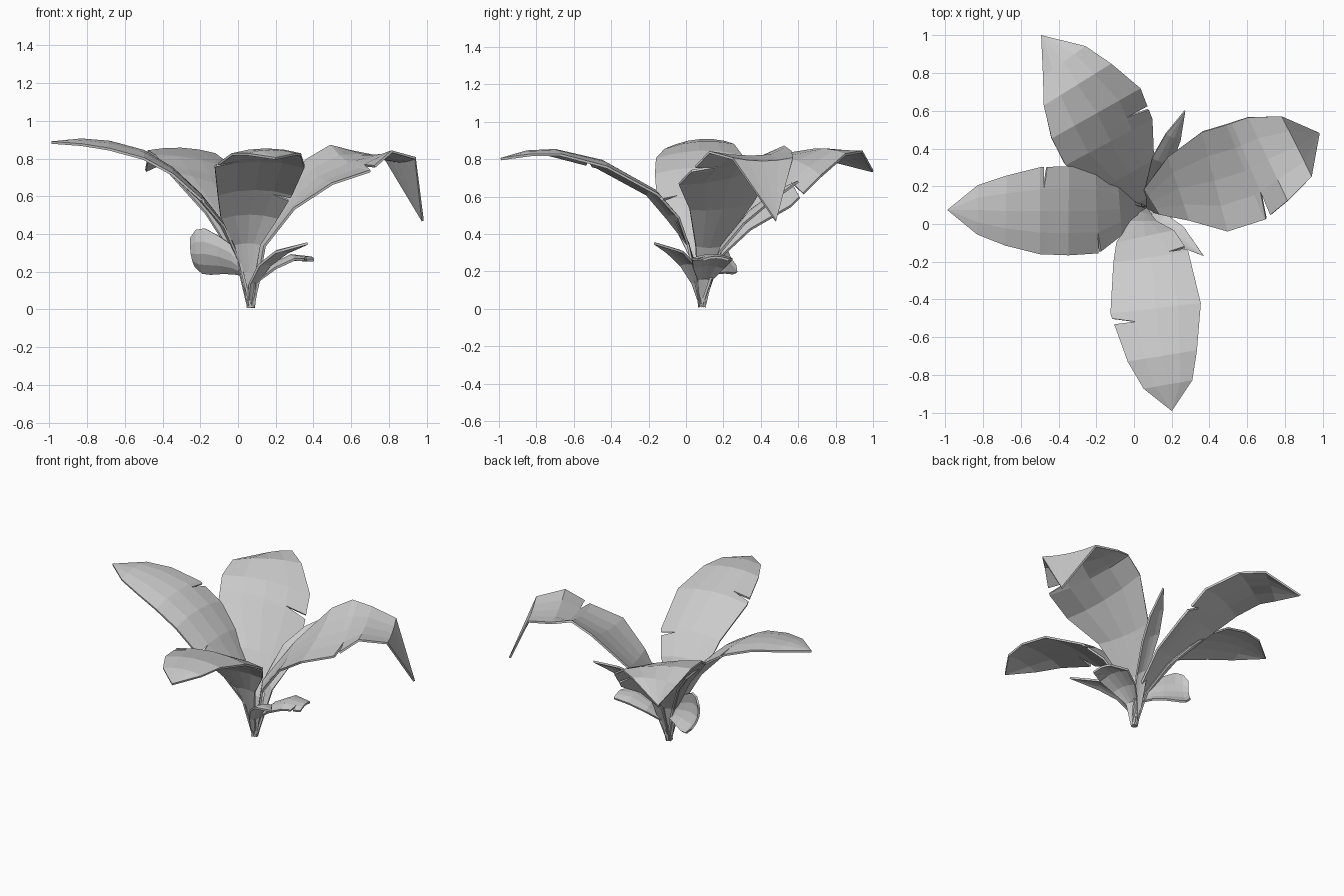
import bpy
import bmesh
from math import sin, cos, radians
from mathutils import Vector

default_cube = bpy.data.objects.get("Cube")
if default_cube:
    bpy.data.objects.remove(default_cube, do_unlink=True)

# Single leaf colour
leaf_grey = bpy.data.materials.new("leaf_grey")
leaf_grey.use_nodes = True
GREY = (0.6, 0.6, 0.6, 1)
leaf_grey.diffuse_color = GREY
leaf_grey.node_tree.nodes["Principled BSDF"].inputs["Base Color"].default_value = GREY

COLUMNS = (-1, -0.5, 0, 0.5, 1)
ROOT = (0.068, 0.085, 0.012, 0.02, 0)


def cross_section(stations, i, droop):
    """Points across the leaf at one station, edges bending away from the midrib."""
    x, y, z, width, roll = stations[i]
    before = Vector(stations[max(i - 1, 0)][:2])
    after = Vector(stations[min(i + 1, len(stations) - 1)][:2])
    heading = (after - before).normalized().to_3d()
    angle = radians(roll)
    across = Vector((heading.y * cos(angle), -heading.x * cos(angle), sin(angle)))
    drop = across.cross(heading) * droop * width
    centre = Vector((x, y, z))
    return [centre + across * width * t - drop * (t * t - 0.3) for t in COLUMNS]


def make_leaf(name, stations, tears=(), droop=0.2, gap=0.12):
    """Loft a leaf along (x, y, z, half width, roll) stations.
    Each tear is (position along the leaf, side)."""
    stations = [ROOT] + stations
    sections = [cross_section(stations, i, droop) for i in range(len(stations))]
    last = len(sections) - 1
    params = set(float(i) for i in range(last + 1))
    for position, side in tears:
        params |= {position, position + gap}
    params = sorted(params)

    bm = bmesh.new()
    rows = []
    for p in params:
        i = min(int(p), last - 1)
        rows.append([bm.verts.new(a.lerp(b, p - i))
                     for a, b in zip(sections[i], sections[i + 1])])

    torn = {(position, 3 if side > 0 else 0) for position, side in tears}
    for r in range(len(rows) - 1):
        for c in range(len(COLUMNS) - 1):
            low, high = rows[r], rows[r + 1]
            corners = [low[c], low[c + 1], high[c + 1], high[c]]
            if (params[r], c) in torn:
                # Wedge-shaped tear: drop the outer far corner
                corners.remove(high[c + 1] if c else high[c])
            bm.faces.new(corners)

    bmesh.ops.remove_doubles(bm, verts=bm.verts, dist=0.0005)
    bmesh.ops.recalc_face_normals(bm, faces=bm.faces)
    mesh = bpy.data.meshes.new(name)
    bm.to_mesh(mesh)
    bm.free()
    mesh.materials.append(leaf_grey)
    leaf = bpy.data.objects.new(name, mesh)
    bpy.context.collection.objects.link(leaf)
    thickness = leaf.modifiers.new("thickness", 'SOLIDIFY')
    thickness.thickness = 0.013
    thickness.offset = 0


# Four large arching leaves
make_leaf("front_leaf", [
    (0.06, 0.05, 0.2, 0.035, 0),
    (0.05, 0.01, 0.35, 0.07, 0),
    (0.06, -0.07, 0.5, 0.155, 0),
    (0.09, -0.18, 0.63, 0.2, 0),
    (0.115, -0.45, 0.78, 0.24, 0),
    (0.15, -0.7, 0.84, 0.185, 0),
    (0.18, -0.85, 0.835, 0.13, 0),
    (0.2, -0.99, 0.8, 0, 0),
], tears=[(3.75, -1), (5.1, 1)], droop=0.14)

make_leaf("right_leaf", [
    (0.01, 0.085, 0.25, 0.05, 0),
    (-0.08, 0.08, 0.45, 0.14, 0),
    (-0.2, 0.07, 0.6, 0.225, 0),
    (-0.35, 0.07, 0.74, 0.235, 0),
    (-0.5, 0.07, 0.83, 0.23, 2),
    (-0.68, 0.07, 0.88, 0.185, 4),
    (-0.83, 0.075, 0.895, 0.13, 4),
    (-0.99, 0.075, 0.885, 0, 0),
], tears=[(2.9, -1), (4.75, 1)], droop=0.14)

make_leaf("back_leaf", [
    (0.04, 0.13, 0.25, 0.05, 0),
    (-0.03, 0.27, 0.475, 0.16, -15),
    (-0.13, 0.44, 0.655, 0.275, -19),
    (-0.2, 0.59, 0.78, 0.275, -11),
    (-0.3, 0.74, 0.845, 0.21, -2),
    (-0.37, 0.86, 0.825, 0.14, 10),
    (-0.49, 1.0, 0.735, 0, 0),
], tears=[(3.3, 1)], droop=0.1)

make_leaf("left_leaf", [
    (0.1, 0.12, 0.33, 0.08, 0),
    (0.24, 0.19, 0.54, 0.18, -6),
    (0.43, 0.23, 0.71, 0.28, -13),
    (0.59, 0.28, 0.78, 0.28, -14),
    (0.71, 0.345, 0.82, 0.245, 0),
    (0.86, 0.41, 0.79, 0.18, 0),
    (0.98, 0.48, 0.47, 0, 0),
], tears=[(4.05, 1)], droop=-0.1, gap=0.2)

# Young leaves low in the rosette
make_leaf("small_round_leaf", [
    (0.04, 0.1, 0.2, 0.03, 105),
    (-0.03, 0.13, 0.26, 0.08, 108),
    (-0.1, 0.165, 0.285, 0.105, 108),
    (-0.17, 0.195, 0.3, 0.127, 108),
    (-0.215, 0.215, 0.3, 0.12, 108),
    (-0.245, 0.23, 0.3, 0.08, 108),
], droop=0.3)

make_leaf("small_front_leaf", [
    (0.08, 0.05, 0.14, 0.025, 0),
    (0.14, 0.01, 0.24, 0.05, 0),
    (0.23, -0.06, 0.31, 0.055, 0),
    (0.37, -0.17, 0.35, 0, 0),
])

make_leaf("small_left_leaf", [
    (0.1, 0.1, 0.16, 0.04, 0),
    (0.18, 0.12, 0.23, 0.085, 0),
    (0.28, 0.14, 0.28, 0.11, 0),
    (0.39, 0.16, 0.27, 0.07, 0),
], tears=[(3.5, 1)])

make_leaf("narrow_back_leaf", [
    (0.1, 0.19, 0.33, 0.045, -35),
    (0.15, 0.33, 0.5, 0.065, -35),
    (0.21, 0.46, 0.6, 0.05, -35),
    (0.27, 0.6, 0.68, 0, 0),
])
